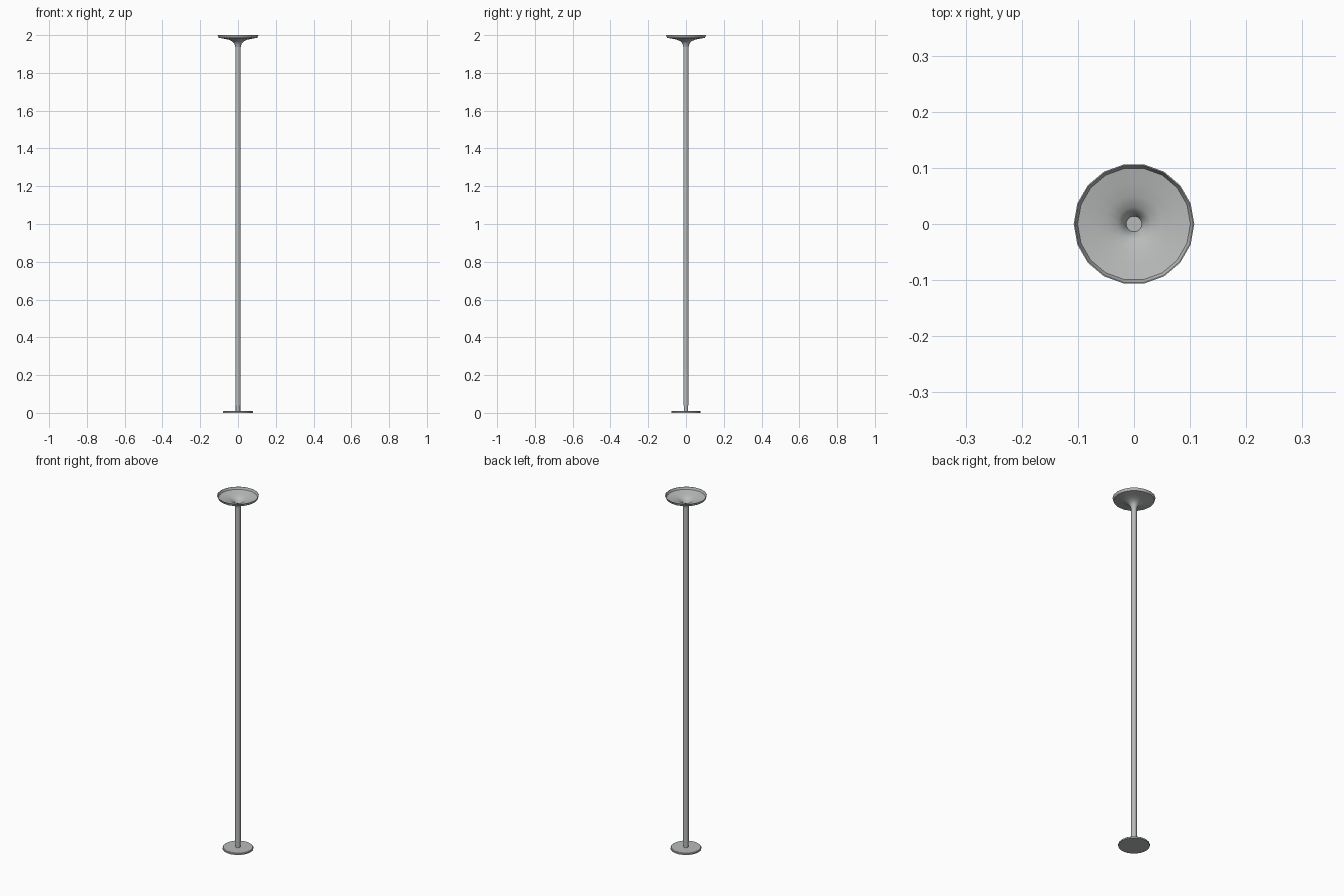
import bpy, bmesh, math

if "Cube" in bpy.data.objects:
    bpy.data.objects.remove(bpy.data.objects["Cube"])

SIDES = 18

# one satin grey metal
metal = bpy.data.materials.new("satin grey metal")
metal.diffuse_color = (0.48, 0.50, 0.49, 1)
metal.use_nodes = True
metal.node_tree.nodes["Principled BSDF"].inputs["Base Color"].default_value = metal.diffuse_color


def lathe(name, profile, angle=35):
    """Revolve (radius, z) points around z; radius 0 makes a closing point."""
    bm = bmesh.new()
    rings = []
    for r, z in profile:
        if r == 0:
            rings.append([bm.verts.new((0, 0, z))] * SIDES)
        else:
            rings.append([bm.verts.new((r * math.cos(2 * math.pi * i / SIDES),
                                        r * math.sin(2 * math.pi * i / SIDES), z))
                          for i in range(SIDES)])
    for a, b in zip(rings, rings[1:]):
        for i in range(SIDES):
            j = (i + 1) % SIDES
            quad = list(dict.fromkeys([a[i], a[j], b[j], b[i]]))
            bm.faces.new(quad)
    bmesh.ops.recalc_face_normals(bm, faces=bm.faces)
    mesh = bpy.data.meshes.new(name)
    bm.to_mesh(mesh)
    bm.free()
    mesh.materials.append(metal)
    obj = bpy.data.objects.new(name, mesh)
    bpy.context.collection.objects.link(obj)
    bpy.ops.object.select_all(action='DESELECT')
    obj.select_set(True)
    bpy.context.view_layer.objects.active = obj
    bpy.ops.object.shade_smooth_by_angle(angle=math.radians(angle))
    return obj


# round floor plate
lathe("base_plate", [(0, 0), (0.079, 0), (0.079, 0.007), (0.076, 0.01), (0, 0.01)])

# narrow stub joining plate and pole
lathe("base_stub", [(0, 0.008), (0.012, 0.008), (0.012, 0.045), (0, 0.045)])

# long pole
lathe("pole", [(0, 0.04), (0.0145, 0.04), (0.0145, 1.945), (0, 1.945)])

# thin flared bowl: outside up to the rim, then back down the inside
lathe("lamp_bowl", [
    (0.0145, 1.938), (0.017, 1.948), (0.022, 1.959), (0.031, 1.968),
    (0.05, 1.976), (0.075, 1.981), (0.102, 1.986), (0.1075, 2.0),
    (0.1055, 2.0), (0.1005, 1.988), (0.075, 1.983), (0.05, 1.978),
    (0.03, 1.970), (0.021, 1.961), (0.0155, 1.950), (0.013, 1.942)])
